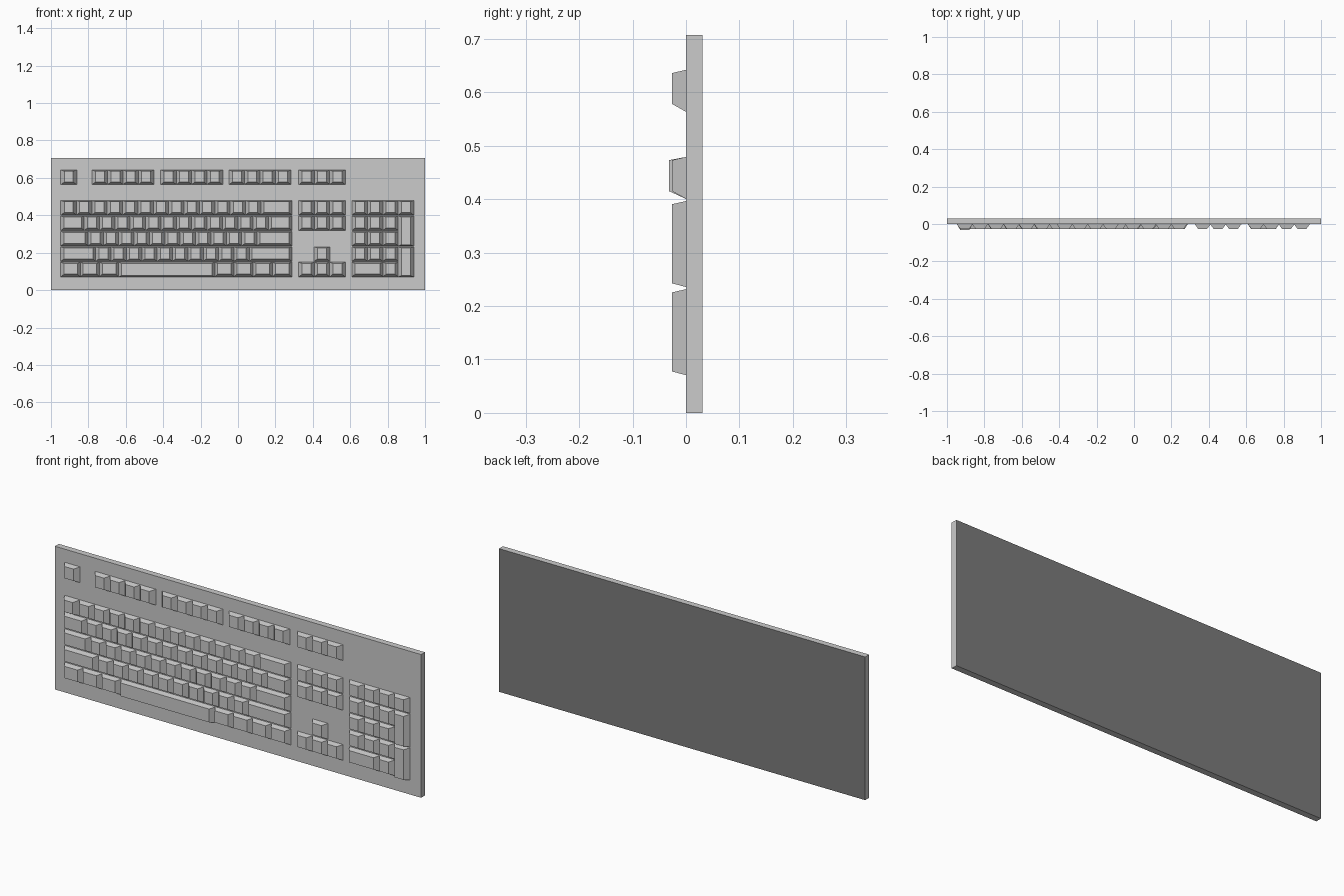
import bpy, bmesh

if "Cube" in bpy.data.objects:
    bpy.data.objects.remove(bpy.data.objects["Cube"])

U = 0.0822         # key pitch across
V = 0.0825         # row pitch
LAP = 0.0018       # how far neighbouring key skirts overlap sideways
GAP = 0.002        # half the gap between rows
LEFT, NAV, PAD = -0.946, 0.326, 0.610
ROW_TOP = [0.481 - V * i for i in range(5)]
FUNC_TOP = 0.644


def finish(name, bm, materials=()):
    mesh = bpy.data.meshes.new(name)
    bm.to_mesh(mesh)
    bm.free()
    for mat in materials:
        mesh.materials.append(mat)
    obj = bpy.data.objects.new(name, mesh)
    bpy.context.collection.objects.link(obj)


def material(name, value):
    mat = bpy.data.materials.new(name)
    mat.diffuse_color = (value, value, value, 1)
    mat.use_nodes = True
    mat.node_tree.nodes["Principled BSDF"].inputs["Base Color"].default_value = mat.diffuse_color
    return mat


def add_key(bm, x, top, w=1, h=1, height=0.026, low=0.0145):
    """Tapered keycap; x and top locate the upper left corner, w and h are in key units."""
    x0, x1 = x - LAP, x + w * U + LAP
    z0, z1 = top - h * V + GAP, top - GAP
    side = 0.019 if w == 1 else 0.017
    base = [(x0, z0), (x1, z0), (x1, z1), (x0, z1)]
    cap = [(x0 + side, z0 + low), (x1 - side, z0 + low),
           (x1 - side, z1 - 0.006), (x0 + side, z1 - 0.006)]
    a = [bm.verts.new((px, 0.0, pz)) for px, pz in base]
    b = [bm.verts.new((px, -height, pz)) for px, pz in cap]
    bm.faces.new(b)
    for i in range(4):
        j = (i + 1) % 4
        bm.faces.new((a[i], a[j], b[j], b[i]))


def key_row(bm, x, top, widths):
    for w in widths:
        add_key(bm, x, top, w, low=0.007 if w > 5 else 0.0145)
        x += w * U


# Base plate (open at the rear)
bm = bmesh.new()
bmesh.ops.create_cube(bm, size=1)
for v in bm.verts:
    v.co = (v.co.x * 2, (v.co.y + 0.5) * 0.0305, (v.co.z + 0.5) * 0.707)
bm.normal_update()
rear = [f for f in bm.faces if f.normal.y > 0.9]
bmesh.ops.delete(bm, geom=rear, context='FACES_ONLY')
finish("base_plate", bm)

# Dark rear panel closing the plate
bm = bmesh.new()
corners = [(1, 0), (-1, 0), (-1, 0.707), (1, 0.707)]
bm.faces.new([bm.verts.new((x, 0.0305, z)) for x, z in corners])
finish("rear_panel", bm, [material("dark_grey", 0.2)])

# Function row: escape, three groups of four
bm = bmesh.new()
add_key(bm, LEFT, FUNC_TOP)
for x in (-0.779, -0.412, -0.047):
    key_row(bm, x, FUNC_TOP, [1] * 4)
finish("function_keys", bm)

# Main typing block, with the slightly taller corner key
bm = bmesh.new()
add_key(bm, LEFT, ROW_TOP[0], height=0.032)
key_row(bm, LEFT + U, ROW_TOP[0], [1] * 12 + [2])
rows = [[1.5] + [1] * 12 + [1.5],
        [1.75] + [1] * 11 + [2.25],
        [2.25] + [1] * 10 + [2.75],
        [1.25] * 3 + [6.25] + [1.25] * 4]
for top, widths in zip(ROW_TOP[1:], rows):
    key_row(bm, LEFT, top, widths)
finish("typing_keys", bm)

# Navigation cluster
bm = bmesh.new()
for top in (FUNC_TOP, ROW_TOP[0], ROW_TOP[1]):
    key_row(bm, NAV, top, [1] * 3)
finish("navigation_keys", bm)

# Arrow keys
bm = bmesh.new()
add_key(bm, NAV + U, ROW_TOP[3])
key_row(bm, NAV, ROW_TOP[4], [1] * 3)
finish("arrow_keys", bm)

# Number pad with two double-height keys
bm = bmesh.new()
key_row(bm, PAD, ROW_TOP[0], [1] * 4)
for top in ROW_TOP[1:4]:
    key_row(bm, PAD, top, [1] * 3)
key_row(bm, PAD, ROW_TOP[4], [2, 1])
for top in (ROW_TOP[1], ROW_TOP[3]):
    add_key(bm, PAD + 3 * U, top, h=2, low=0.007)
finish("number_pad_keys", bm)
